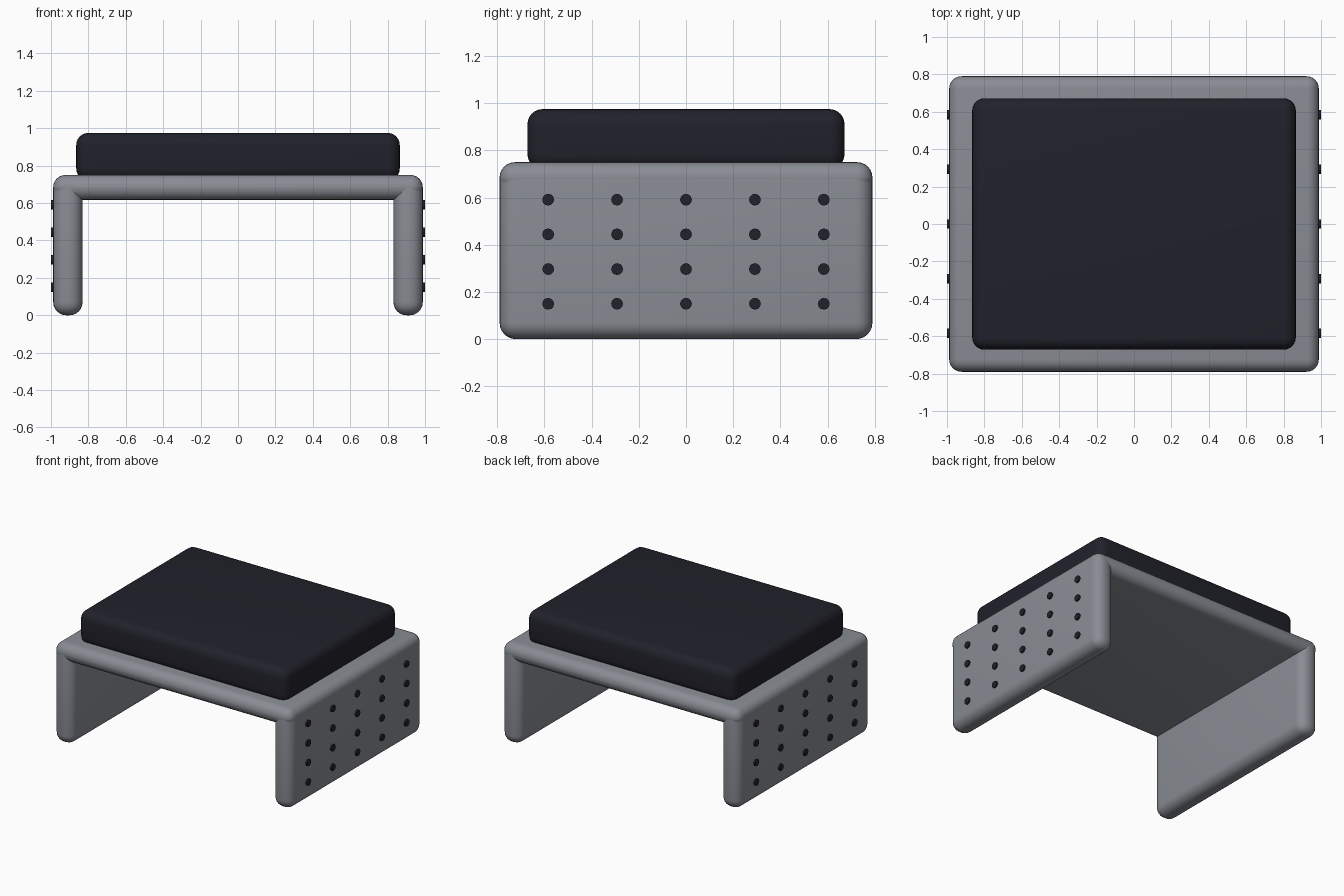
import bpy
from math import radians

cube = bpy.data.objects.get("Cube")
if cube:
    bpy.data.objects.remove(cube, do_unlink=True)


def material(name, rgb):
    mat = bpy.data.materials.new(name)
    mat.use_nodes = True
    mat.diffuse_color = (*rgb, 1)
    mat.node_tree.nodes["Principled BSDF"].inputs["Base Color"].default_value = (*rgb, 1)
    return mat


grey = material("frame grey", (0.25, 0.265, 0.295))
dark = material("dark navy", (0.015, 0.015, 0.024))


def finish(obj, name, mat):
    obj.name = name
    obj.data.materials.append(mat)
    bpy.ops.object.shade_smooth_by_angle(angle=radians(40))


def rounded_box(name, low, high, radius, mat):
    center = [(a + b) / 2 for a, b in zip(low, high)]
    bpy.ops.mesh.primitive_cube_add(size=1, location=center)
    obj = bpy.context.object
    obj.scale = [b - a for a, b in zip(low, high)]
    bpy.ops.object.transform_apply(location=False, rotation=False, scale=True)
    bevel = obj.modifiers.new("round edges", "BEVEL")
    bevel.width = radius
    bevel.segments = 6
    bpy.ops.object.modifier_apply(modifier=bevel.name)
    finish(obj, name, mat)


# Frame top and seat cushion
rounded_box("frame_top", (-0.988, -0.79, 0.617), (0.988, 0.79, 0.75), 0.065, grey)
rounded_box("seat_cushion", (-0.865, -0.672, 0.72), (0.865, 0.672, 0.975), 0.065, dark)

# Side panels with a grid of studs on the outer faces
for side, label in ((1, "left"), (-1, "right")):
    inner, outer = sorted((side * 0.831, side * 0.988))
    rounded_box(f"{label}_side_panel", (inner, -0.79, 0), (outer, 0.79, 0.75), 0.07, grey)
    for row in range(4):
        for col in range(-2, 3):
            bpy.ops.mesh.primitive_cylinder_add(
                vertices=12, radius=0.025, depth=0.03,
                location=(side * 0.985, col * 0.292, 0.15 + row * 0.147),
                rotation=(0, radians(90), 0))
            finish(bpy.context.object, f"{label}_stud_{row + 1}_{col + 3}", dark)
